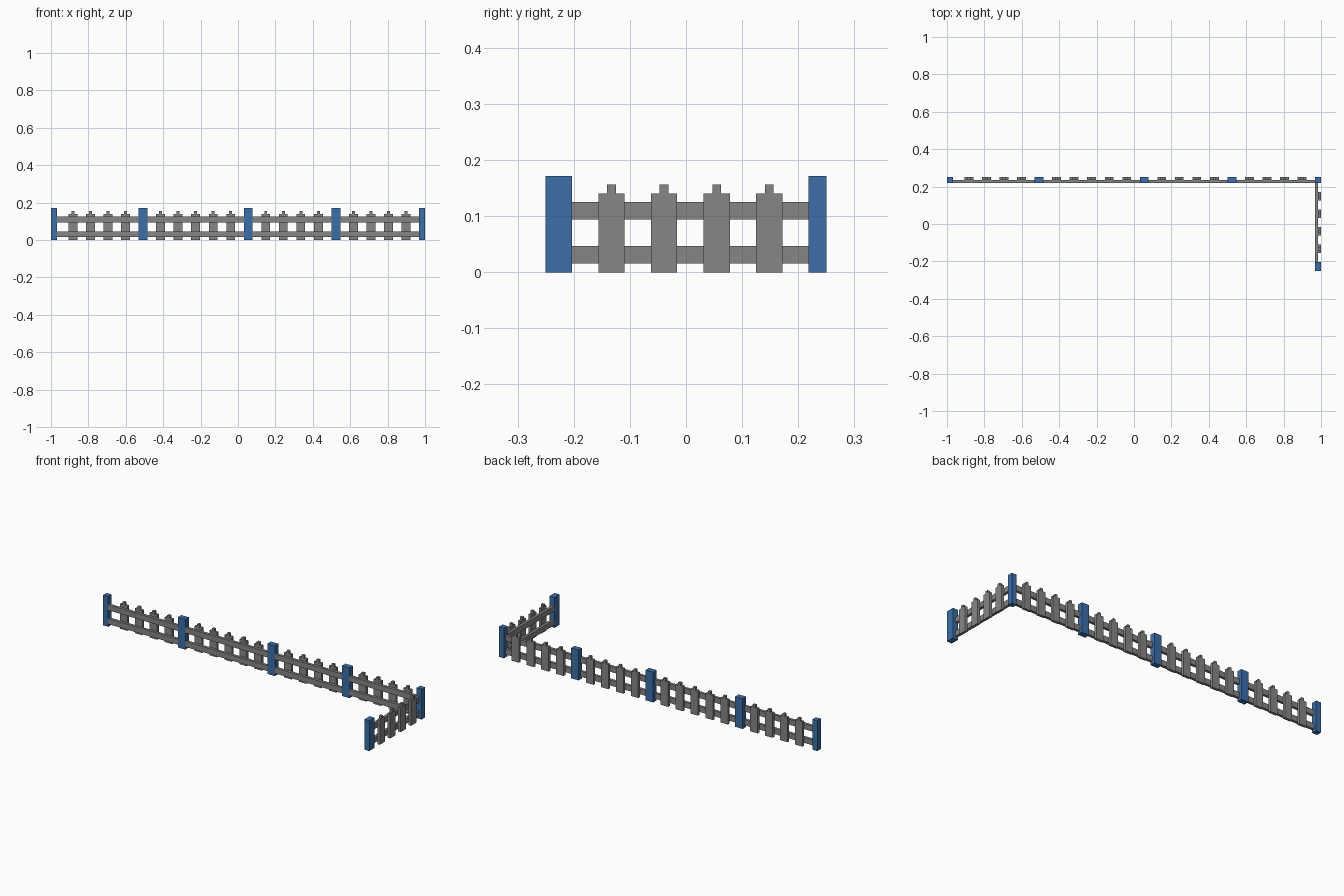
import bpy
import bmesh

cube = bpy.data.objects.get("Cube")
if cube:
    bpy.data.objects.remove(cube, do_unlink=True)

U = 1 / 64  # the fence sits on a regular grid of this size


def material(name, color):
    m = bpy.data.materials.new(name)
    m.use_nodes = True
    m.diffuse_color = color
    m.node_tree.nodes["Principled BSDF"].inputs["Base Color"].default_value = color
    return m


BLUE = material("post_blue", (0.045, 0.156, 0.39, 1))
GREY = material("fence_grey", (0.238, 0.238, 0.238, 1))


def extrude_profile(name, profile, depth, side, mat):
    """Extrude an (along, height) outline through a depth range.
    Along is x for the back run and y for the side run."""
    def place(a, d, z):
        return (d * U, a * U, z * U) if side else (a * U, d * U, z * U)

    bm = bmesh.new()
    near, far = ([bm.verts.new(place(a, d, z)) for a, z in profile] for d in depth)
    bm.faces.new(near)
    bm.faces.new(far)
    for i in range(len(profile)):
        j = (i + 1) % len(profile)
        bm.faces.new((near[i], near[j], far[j], far[i]))
    bmesh.ops.recalc_face_normals(bm, faces=bm.faces)
    mesh = bpy.data.meshes.new(name)
    bm.to_mesh(mesh)
    bm.free()
    mesh.materials.append(mat)
    obj = bpy.data.objects.new(name, mesh)
    bpy.context.collection.objects.link(obj)
    return obj


def rect(a0, a1, z0, z1):
    return [(a0, z0), (a1, z0), (a1, z1), (a0, z1)]


def picket_outline(a):
    # Wide board with a narrow square tip
    return [(a, 0), (a + 3, 0), (a + 3, 9), (a + 2, 9),
            (a + 2, 10), (a + 1, 10), (a + 1, 9), (a, 9)]


def fence_run(name, posts, pickets, base, side):
    # Posts fill the full depth
    for a0, a1 in posts:
        extrude_profile(name + "_post", rect(a0, a1, 0, 11), (base, base + 2), side, BLUE)
    # Two rails on the inner half, spanning between neighbouring posts
    for (_, start), (end, _) in zip(posts, posts[1:]):
        for z in (1, 6):
            extrude_profile(name + "_rail", rect(start, end, z, z + 2),
                            (base, base + 1), side, GREY)
    # Pickets on the outer half
    for a in pickets:
        extrude_profile(name + "_picket", picket_outline(a),
                        (base + 1, base + 2), side, GREY)


# Long back run, with a post in place of some pickets
back_posts = [(-64, -62), (-34, -31), (2, 5), (32, 35), (62, 64)]
post_starts = [p[0] for p in back_posts]
back_pickets = [a for a in range(-58, 57, 6) if a not in post_starts]
fence_run("back", back_posts, back_pickets, 14, False)

# Short left-hand run; it shares the corner post with the back run
fence_run("side", [(-16, -13), (14, 16)], range(-10, 9, 6), 62, True)
corner = [o for o in bpy.data.objects if o.name.startswith("side_post")][-1]
bpy.data.objects.remove(corner, do_unlink=True)
